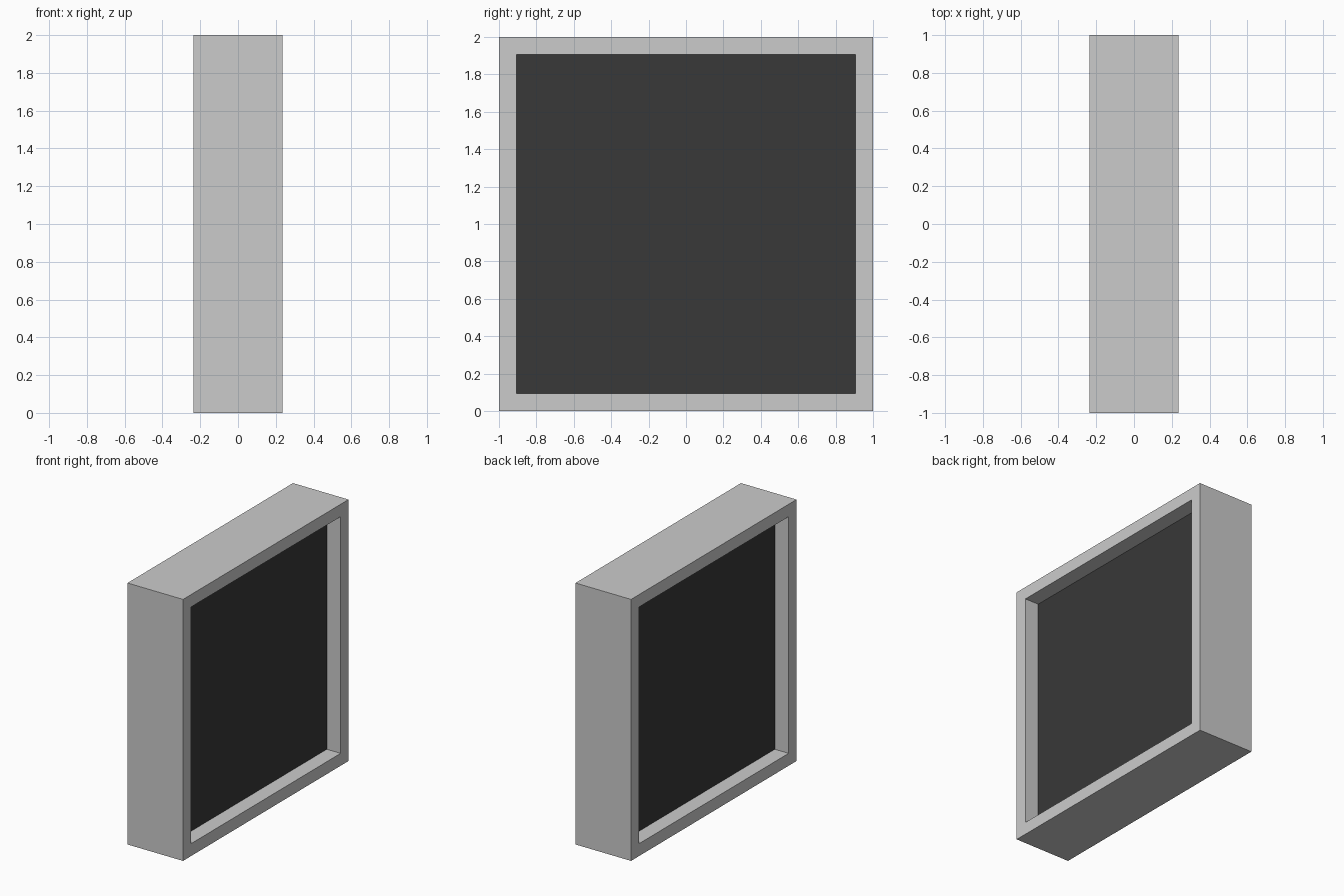
import bpy, bmesh

if "Cube" in bpy.data.objects:
    bpy.data.objects.remove(bpy.data.objects["Cube"])

HALF_X, HALF, BORDER, RECESS = 0.235, 1.0, 0.095, 0.117


def square(bm, x, half):
    return [bm.verts.new((x, y * half, 1 + z * half))
            for y, z in ((-1, -1), (1, -1), (1, 1), (-1, 1))]


def finish(name, bm):
    bmesh.ops.recalc_face_normals(bm, faces=bm.faces)
    mesh = bpy.data.meshes.new(name)
    bm.to_mesh(mesh)
    bm.free()
    obj = bpy.data.objects.new(name, mesh)
    bpy.context.collection.objects.link(obj)
    return obj


# Square frame: a closed loop of four rings with an open centre
inner = HALF - BORDER
bm = bmesh.new()
rings = [square(bm, x, h) for x, h in
         ((-HALF_X, HALF), (HALF_X, HALF), (HALF_X, inner), (-HALF_X, inner))]
for i in range(4):
    a, b = rings[i], rings[(i + 1) % 4]
    for j in range(4):
        k = (j + 1) % 4
        bm.faces.new((a[j], a[k], b[k], b[j]))
finish("frame", bm)

# Dark panel recessed equally from both sides
bm = bmesh.new()
depth = HALF_X - RECESS
a, b = square(bm, -depth, inner), square(bm, depth, inner)
bm.faces.new(a)
bm.faces.new(b)
for j in range(4):
    k = (j + 1) % 4
    bm.faces.new((a[j], a[k], b[k], b[j]))
panel = finish("dark_panel", bm)

dark = bpy.data.materials.new("dark")
dark.diffuse_color = (0.04, 0.04, 0.04, 1)
dark.use_nodes = True
dark.node_tree.nodes["Principled BSDF"].inputs["Base Color"].default_value = dark.diffuse_color
panel.data.materials.append(dark)
